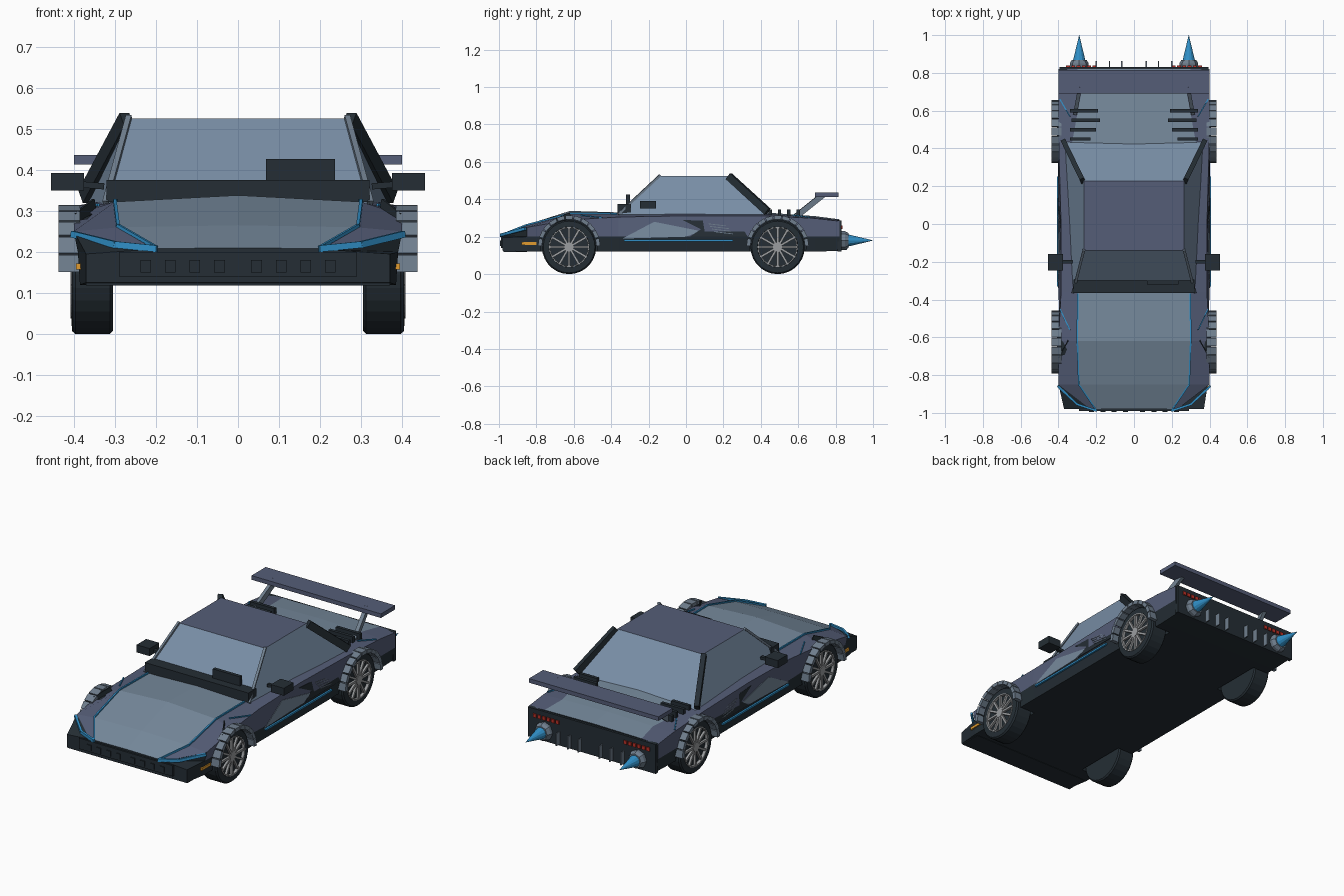
import bpy, bmesh
from math import sin, cos, pi
from mathutils import Vector, Matrix

if "Cube" in bpy.data.objects:
    bpy.data.objects.remove(bpy.data.objects["Cube"], do_unlink=True)


def material(name, *rgb):
    m = bpy.data.materials.new(name)
    m.use_nodes = True
    m.diffuse_color = (*rgb, 1)
    m.node_tree.nodes["Principled BSDF"].inputs["Base Color"].default_value = (*rgb, 1)
    return m


DARK = material("dark trim", .018, .027, .035)
SLATE = material("slate paint", .09, .11, .185)
PANEL = material("pale panel", .18, .25, .33)
GLASS = material("pale glass", .19, .27, .38)
STEEL = material("steel", .16, .21, .27)
RIM = material("rim grey", .33, .34, .35)
BLUE = material("blue glow", .03, .28, .58)
RED = material("tail red", .5, .03, .02)
AMBER = material("amber", .75, .33, .03)


class Part:
    """Collects simple shapes into one object; side -1 mirrors across x."""

    def __init__(self, name, mats, side=0):
        self.name = {1: "left_", -1: "right_", 0: ""}[side] + name
        self.mats = mats if isinstance(mats, list) else [mats]
        self.side = side or 1
        self.bm = bmesh.new()

    def box(self, x, y, z):
        lo, hi = Vector((x[0], y[0], z[0])), Vector((x[1], y[1], z[1]))
        m = Matrix.Translation((lo + hi) / 2) @ Matrix.Diagonal((*(hi - lo), 1))
        bmesh.ops.create_cube(self.bm, size=1, matrix=m)
        return self

    def beam(self, points, w, h):
        for a, b in zip(points, points[1:]):
            a, b = Vector(a), Vector(b)
            turn = (b - a).to_track_quat('Y', 'Z').to_matrix().to_4x4()
            scale = Matrix.Diagonal((w, (b - a).length + w * .4, h, 1))
            bmesh.ops.create_cube(self.bm, size=1, matrix=Matrix.Translation((a + b) / 2) @ turn @ scale)
        return self

    def lathe(self, centre, profile, n, axis='X'):
        # profile: (radius, offset along the axis)
        rings = []
        for r, d in profile:
            ring = []
            for i in range(n):
                u, v = r * cos(2 * pi * i / n), r * sin(2 * pi * i / n)
                p = (d, u, v) if axis == 'X' else (u, d, v)
                ring.append(self.bm.verts.new(Vector(centre) + Vector(p)))
            rings.append(ring)
        self.skin(rings)
        return self

    def skin(self, rings):
        n, faces = len(rings[0]), []
        for j, (a, b) in enumerate(zip(rings, rings[1:])):
            for i in range(n):
                f = self.bm.faces.new((a[i], a[(i + 1) % n], b[(i + 1) % n], b[i]))
                faces.append((j, i, f))
        self.bm.faces.new(rings[0])
        self.bm.faces.new(rings[-1])
        return faces

    def plate(self, yz):
        # thin panel lying on the leaning door surface
        rings = [[self.bm.verts.new((.403 + d - max(z - .2, 0) * .13, y, z)) for y, z in yz]
                 for d in (0, -.008)]
        self.skin(rings)
        return self

    def done(self):
        self.bm.transform(Matrix.Diagonal((self.side, 1, 1, 1)))
        bmesh.ops.recalc_face_normals(self.bm, faces=self.bm.faces)
        me = bpy.data.meshes.new(self.name)
        self.bm.to_mesh(me)
        self.bm.free()
        for m in self.mats:
            me.materials.append(m)
        ob = bpy.data.objects.new(self.name, me)
        bpy.context.collection.objects.link(ob)
        return ob


AXLES = {"front": -.625, "rear": .49}

# Body: cross-sections (sill, belt, shoulder, deck edge, crown) along y
stations = [
    (-.98, (.37, .125), (.37, .195), (.23, .205), (.2, .208), (0, .21)),
    (-.85, (.385, .12), (.39, .2), (.4, .25), (.29, .26), (0, .265)),
    (-.62, (.385, .12), (.39, .2), (.4, .29), (.3, .322), (0, .338)),
    (-.36, (.385, .12), (.4, .2), (.386, .305), (.3, .32), (0, .33)),
    (.0, (.385, .12), (.4, .2), (.386, .312), (.34, .322), (0, .327)),
    (.42, (.385, .12), (.4, .2), (.398, .312), (.33, .322), (0, .33)),
    (.69, (.385, .12), (.4, .2), (.4, .298), (.28, .304), (0, .31)),
    (.82, (.385, .125), (.4, .2), (.4, .283), (.3, .289), (0, .293)),
]
body = Part("body", [DARK, SLATE, PANEL])
rings = []
for y, *half in stations:
    full = half + [(-x, z) for x, z in reversed(half[:-1])]
    rings.append([body.bm.verts.new((x, y, z)) for x, z in full])
for j, i, f in body.skin(rings):
    if i in (3, 4):
        f.material_index = 1 if j in (3, 4) else 2
    elif i in (2, 5) or (i in (1, 6) and j > 0):
        f.material_index = 1
body = body.done()

# Wheel wells cut out of the body
wells = Part("wheel_well_cutter", DARK)
for y in AXLES.values():
    for x in (.4, -.4):
        wells.lathe((x, y, .145), [(.152, -.11), (.152, .11)], 24)
wells = wells.done()
wells.hide_render = True
cut = body.modifiers.new("wells", 'BOOLEAN')
cut.operation, cut.solver, cut.object = 'DIFFERENCE', 'EXACT', wells
bpy.context.view_layer.update()
cut_mesh = bpy.data.meshes.new_from_object(body.evaluated_get(bpy.context.evaluated_depsgraph_get()))
body.modifiers.clear()
body.data = cut_mesh
bpy.data.objects.remove(wells, do_unlink=True)

# Cabin: glass on the sides, painted roof
cabin = Part("cabin", [GLASS, SLATE])
loops = []
for z, fx, fy, rx, ry in ((.318, .322, -.36, .365, .435), (.525, .265, -.14, .265, .228)):
    loops.append([cabin.bm.verts.new((x, y, z)) for x, y in ((-fx, fy), (fx, fy), (rx, ry), (-rx, ry))])
cabin.skin(loops)
for f in cabin.bm.faces:
    f.material_index = int(f.calc_center_median().z > .5)
cabin.done()

# Cowl with a small display block
Part("cowl", DARK).box((-.32, .32), (-.365, -.295), (.322, .375)).done()
Part("display", DARK).box((.068, .236), (-.32, -.3), (.375, .426)).done()

# Front bumper, lip and vent slots
Part("front_bumper", DARK).box((-.29, .29), (-.99, -.9), (.14, .2)).done()
Part("front_lip", DARK).box((-.37, .37), (-.975, -.85), (.118, .14)).done()
slots = Part("bumper_slots", DARK)
for s in (1, -1):
    for i in range(4):
        x = s * (.045 + i * .06)
        slots.box((x - .013, x + .013), (-.995, -.985), (.15, .18))
slots.done()

# Rear wing and rear panel
Part("rear_wing", SLATE).box((-.4, .4), (.69, .815), (.413, .436)).done()
Part("rear_panel", DARK).box((-.395, .395), (.81, .832), (.122, .286)).done()
fins = Part("diffuser_fins", STEEL)
for x in (-.2, -.13, -.065, .065, .13, .2):
    fins.box((x - .003, x + .003), (.825, .862), (.13, .2))
fins.done()

for s in (1, -1):
    # Wheels and segmented arches
    for end, y in AXLES.items():
        c = (0, y, .145)
        Part(end + "_tyre", DARK, s).lathe(c, [(.138, .305), (.145, .312), (.145, .396), (.138, .404),
                                             (.108, .406), (.104, .392)], 28).done()
        rim = Part(end + "_rim", RIM, s)
        for i in range(24):
            a, b = pi * i / 12, pi * (i + 1) / 12
            rim.beam([(.4, y + .104 * cos(t), .145 + .104 * sin(t)) for t in (a, b)], .016, .006)
        for i in range(12):
            t = pi * i / 6
            rim.beam([(.399, y + r * cos(t), .145 + r * sin(t)) for r in (.02, .1)], .012, .012)
        rim.lathe(c, [(.026, .39), (.026, .408)], 12).done()
        arch = Part(end + "_arch", STEEL, s)
        for i in range(11):
            t = [pi * (i + k) / 11 for k in (.06, .94)]
            ring = []
            for x in (.385, .437):
                pts = [(r, a) for r, a in ((.146, t[0]), (.167, t[0]), (.167, t[1]), (.146, t[1]))]
                ring.append([arch.bm.verts.new((x, y + r * cos(a), .148 + r * sin(a))) for r, a in pts])
            arch.skin(ring)
        arch.done()

    # Mirrors and pillars
    Part("mirror", DARK, s).box((.375, .455), (-.245, -.16), (.35, .392)).done()
    Part("mirror_arm", DARK, s).beam([(.33, -.2, .36), (.39, -.2, .365)], .02, .015).done()
    Part("front_pillar", STEEL, s).beam([(.322, -.36, .322), (.266, -.14, .527)], .014, .012).done()
    Part("rear_pillar", DARK, s).beam([(.37, .432, .338), (.273, .232, .52)], .026, .04).done()

    # Wing struts and engine louvres
    Part("wing_strut", STEEL, s).beam([(.31, .59, .31), (.285, .73, .422)], .02, .03).done()
    louvres = Part("louvres", DARK, s)
    for y, a, b in ((.45, .23, .34), (.5, .2, .34), (.55, .18, .33), (.6, .19, .34)):
        louvres.box((a, b), (y - .009, y + .009), (.312, .345))
    louvres.done()

    # Thrusters with flames and tail lights
    Part("thruster", STEEL, s).lathe((.29, 0, .18), [(.05, .825), (.05, .85), (.04, .868)], 8, 'Y').done()
    Part("flame", BLUE, s).lathe((.29, 0, .18), [(.034, .86), (.0005, 1)], 12, 'Y').done()
    lights = Part("tail_lights", RED, s)
    for i in range(6):
        x = .2 + i * .028
        lights.box((x, x + .02), (.828, .838), (.24, .26))
    lights.done()

    # Blue light strips
    Part("hood_strip", BLUE, s).beam([(.298, -.37, .324), (.3, -.62, .325), (.292, -.85, .264),
                                      (.2, -.985, .211)], .008, .008).done()
    Part("nose_strip", BLUE, s).beam([(.402, -.86, .243), (.3, -.955, .218), (.2, -.988, .208)],
                                     .012, .016).done()
    Part("sill_strip", BLUE, s).beam([(.402, -.33, .18), (.402, .25, .18)], .01, .01).done()
    Part("fender_strips", BLUE, s).beam([(.392, -.45, .303), (.34, -.56, .315)], .006, .006).beam(
        [(.392, .66, .304), (.34, .57, .316)], .006, .006).done()

    # Side marker, door wedge, scoop and gills
    Part("side_marker", AMBER, s).box((.37, .394), (-.88, -.8), (.157, .172)).done()
    Part("door_wedge", PANEL, s).plate([(-.34, .19), (.0, .2), (.08, .23), (-.17, .28)]).done()
    Part("side_scoop", DARK, s).plate([(.02, .2), (.33, .2), (.3, .25), (.1, .285), (-.02, .29), (.08, .24)]).done()
    gills = Part("side_gills", STEEL, s)
    for i in range(4):
        z = .215 + i * .014
        gills.beam([(.402 - (z - .2) * .1, .15 - i * .01, z + .012), (.402 - (z - .2) * .1, .25 - i * .01, z)],
                   .005, .004)
    gills.done()

    # Small fins on the front fenders
    Part("fender_fin", DARK, s).beam([(.395, -.7, .28), (.35, -.62, .315)], .006, .03).done()
